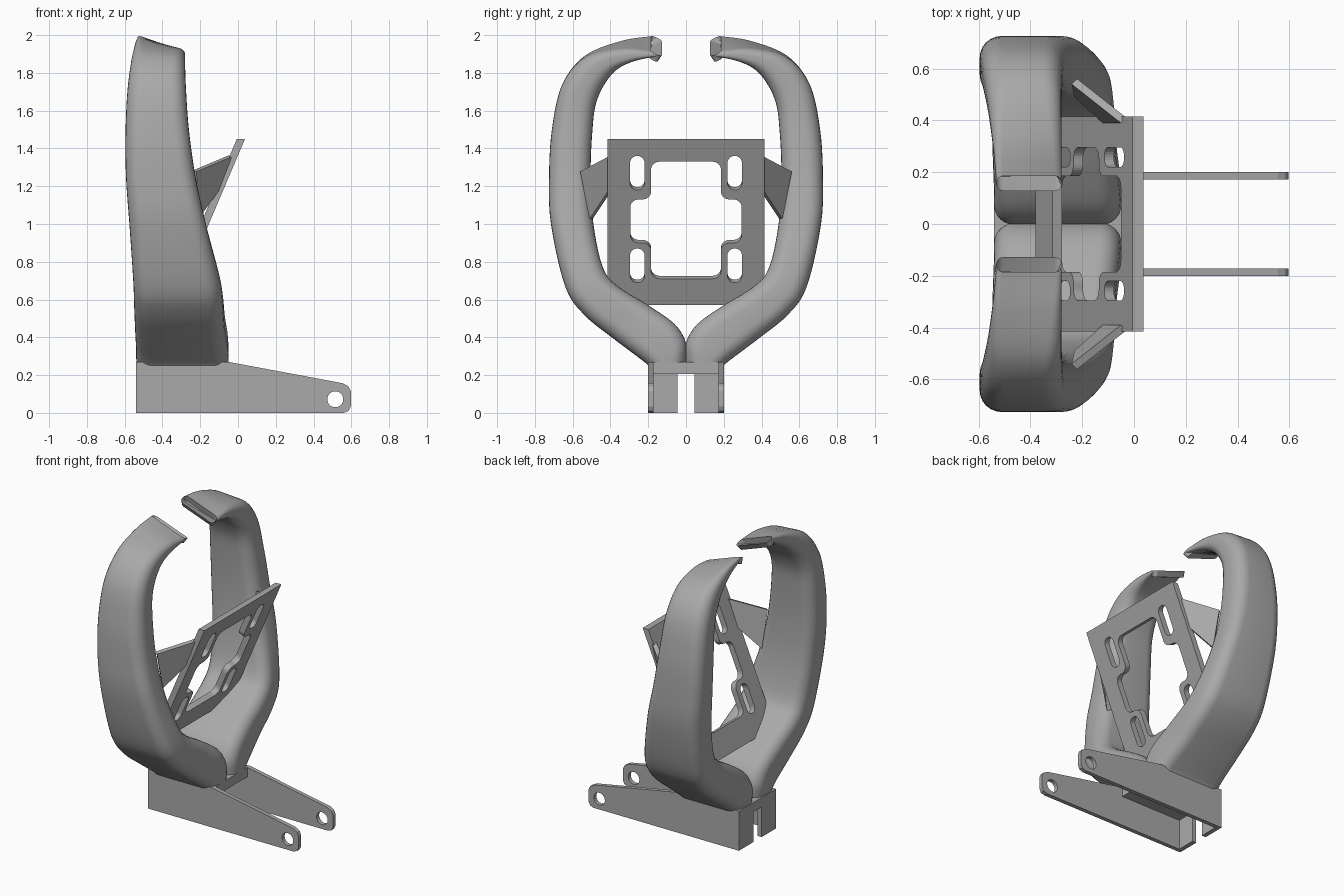
import bpy, bmesh, math
from mathutils import Vector, Matrix

if "Cube" in bpy.data.objects:
    bpy.data.objects.remove(bpy.data.objects["Cube"])

grey = bpy.data.materials.new("satin grey")
grey.use_nodes = True
grey.diffuse_color = (0.4, 0.4, 0.4, 1)
grey.node_tree.nodes["Principled BSDF"].inputs["Base Color"].default_value = (0.4, 0.4, 0.4, 1)


def finish(obj, mirror=False, smooth=False):
    """Material, shading and optional left/right twin."""
    obj.data.materials.clear()
    obj.data.materials.append(grey)
    bpy.ops.object.select_all(action="DESELECT")
    obj.select_set(True)
    bpy.context.view_layer.objects.active = obj
    if smooth:
        bpy.ops.object.shade_smooth_by_angle(angle=math.radians(35))
    else:
        bpy.ops.object.shade_flat()
    if mirror:
        mod = obj.modifiers.new("Mirror", "MIRROR")
        mod.use_axis = (False, True, False)
        mod.use_mirror_merge = False
    return obj


def from_bmesh(name, bm):
    bmesh.ops.recalc_face_normals(bm, faces=bm.faces)
    mesh = bpy.data.meshes.new(name)
    bm.to_mesh(mesh)
    bm.free()
    obj = bpy.data.objects.new(name, mesh)
    bpy.context.collection.objects.link(obj)
    return obj


def box(name, low, high, mirror=False):
    bm = bmesh.new()
    bmesh.ops.create_cube(bm, size=1)
    low, high = Vector(low), Vector(high)
    for v in bm.verts:
        v.co = (low + high) / 2 + v.co * (high - low)
    return finish(from_bmesh(name, bm), mirror)


def fillet(points, radius, steps=6):
    """Round every corner of a right-angled or bevelled outline."""
    out = []
    for i, p in enumerate(points):
        p = Vector(p)
        a = (Vector(points[i - 1]) - p).normalized() * radius
        b = (Vector(points[(i + 1) % len(points)]) - p).normalized() * radius
        for k in range(steps + 1):
            t = k / steps * math.pi / 2
            out.append(p + a * (1 - math.sin(t)) + b * (1 - math.cos(t)))
    return out


def rect(x0, x1, y0, y1):
    return [(x0, y0), (x1, y0), (x1, y1), (x0, y1)]


def panel(name, loops, thickness, axes, origin):
    """Flat sheet with holes, cut from 2D outlines and placed by its axes."""
    curve = bpy.data.curves.new(name, "CURVE")
    curve.dimensions = "2D"
    curve.fill_mode = "BOTH"
    curve.extrude = thickness / 2
    for loop in loops:
        spline = curve.splines.new("POLY")
        spline.points.add(len(loop) - 1)
        for point, co in zip(spline.points, loop):
            point.co = (co[0], co[1], 0, 1)
        spline.use_cyclic_u = True
    obj = bpy.data.objects.new(name, curve)
    bpy.context.collection.objects.link(obj)
    bpy.ops.object.select_all(action="DESELECT")
    obj.select_set(True)
    bpy.context.view_layer.objects.active = obj
    bpy.ops.object.convert(target="MESH")
    obj = bpy.context.view_layer.objects.active
    matrix = Matrix(axes).transposed().to_4x4()
    matrix.translation = origin
    obj.data.transform(matrix)
    return obj


# Curved arms: outer (y, z), inner (y, z), x range, tilt of the section
stations = [
    (.2, .25, 0, .27, -.535, -.05, 0),
    (.215, .265, 0, .37, -.54, -.05, 0),
    (.26, .3, .06, .47, -.54, -.055, 0),
    (.38, .39, .2, .57, -.545, -.07, 0),
    (.54, .52, .36, .67, -.55, -.08, 0),
    (.64, .67, .44, .77, -.555, -.1, 0),
    (.715, 1, .49, 1, -.575, -.17, 0),
    (.725, 1.25, .505, 1.25, -.593, -.225, 0),
    (.71, 1.5, .495, 1.5, -.595, -.26, 0),
    (.655, 1.74, .47, 1.66, -.585, -.275, 0),
    (.53, 1.89, .39, 1.8, -.565, -.28, .06),
    (.34, 1.95, .28, 1.88, -.545, -.28, .2),
    (.185, 1.955, .128, 1.93, -.53, -.28, .36),
]


def spline_at(i, t):
    n = len(stations) - 1
    quad = [stations[min(max(i + k, 0), n)] for k in (-1, 0, 1, 2)]
    return [b + t / 2 * (c - a + t * (2 * a - 5 * b + 4 * c - d + t * (3 * (b - c) + d - a)))
            for a, b, c, d in zip(*quad)]


def arm_ring(bm, yo, zo, yi, zi, x0, x1, tilt):
    centre = Vector(((x0 + x1) / 2, (yo + yi) / 2, (zo + zi) / 2))
    across = Vector((0, yo - yi, zo - zi)) / 2
    half_w, half_t = (x1 - x0) / 2, across.length
    across.normalize()
    r = min(.08, half_t * .8)
    ring = []
    for corner, (sx, sy) in enumerate([(1, 1), (-1, 1), (-1, -1), (1, -1)]):
        for k in range(7):
            a = (corner + k / 6) * math.pi / 2
            u = sx * (half_w - r) + r * math.cos(a)
            v = sy * (half_t - r) + r * math.sin(a)
            ring.append(bm.verts.new(centre + across * v + Vector((u, 0, -tilt * u))))
    return ring


bm = bmesh.new()
steps = 5
samples = [spline_at(i, k / steps) for i in range(len(stations) - 1) for k in range(steps)]
rings = [arm_ring(bm, *s) for s in samples + [stations[-1]]]
for low, high in zip(rings, rings[1:]):
    for i in range(len(low)):
        bm.faces.new((low[i - 1], low[i], high[i], high[i - 1]))
bm.faces.new(rings[0])
tip = bm.faces.new(rings[-1])
bmesh.ops.recalc_face_normals(bm, faces=bm.faces)
bmesh.ops.inset_region(bm, faces=[tip], thickness=.007, depth=0)
bmesh.ops.translate(bm, verts=list(tip.verts), vec=-tip.normal * .04)
finish(from_bmesh("curved_arm", bm), mirror=True, smooth=True)

# Tilted mounting plate with a stepped window and four slots
bottom, top, thick = .57, 1.45, .04
slope = Vector((.425, 0, 1)).normalized()
front = Vector((slope.z, 0, -slope.x))


def tall(points):
    return [(y, (z - bottom) / slope.z) for y, z in points]


half = [(.185, .71), (.185, .9), (.295, .9), (.295, 1.13), (.185, 1.13), (.185, 1.33)]
window = half + [(-y, z) for y, z in reversed(half)]
loops = [tall(rect(-.415, .415, bottom, top)), fillet(tall(window), .045)]
for y in (-.258, .258):
    for z in (.69, 1.18):
        loops.append(fillet(tall(rect(y - .038, y + .038, z, z + .18)), .037))
foot = Vector((-.337, 0, bottom))
plate = panel("mounting_plate", loops, thick, [(0, 1, 0), slope, front], foot - front * thick / 2)
for v in plate.data.vertices:
    # level the top and bottom edges
    for level in (bottom, top):
        rear_z = level + thick * slope.x
        if abs(v.co.y) > .41 and abs(v.co.z - rear_z) < .005:
            v.co -= slope * ((v.co.z - level) / slope.z)
finish(plate)

# Braces from the plate edges to the arms
bm = bmesh.new()
corners = [(-.04, .4, 1.36), (-.23, .55, 1.28), (-.22, .5, 1.03), (-.11, .4, 1.18)]
bm.faces.new([bm.verts.new(c) for c in corners])
brace = finish(from_bmesh("plate_brace", bm))
solid = brace.modifiers.new("Solidify", "SOLIDIFY")
solid.thickness = .03
solid.offset = 0
finish(brace, mirror=True)

# Base bracket: side plates with pivot holes, top block and end flanges
outline = [(-.54, 0), (.56, 0), (.585, .01), (.597, .035), (.597, .115),
           (.585, .14), (.555, .157), (-.05, .27), (-.54, .27)]
hole = [(.515 + .042 * math.cos(a), .072 + .042 * math.sin(a))
        for a in (math.tau * k / 32 for k in range(32))]
side = panel("bracket_side", [outline, hole], .028,
             [(1, 0, 0), (0, 0, 1), (0, -1, 0)], (0, .186, 0))
finish(side, mirror=True)
box("bracket_top", (-.54, -.175, .205), (-.05, .175, .27))
box("bracket_flange", (-.54, .045, 0), (-.51, .175, .206), mirror=True)
